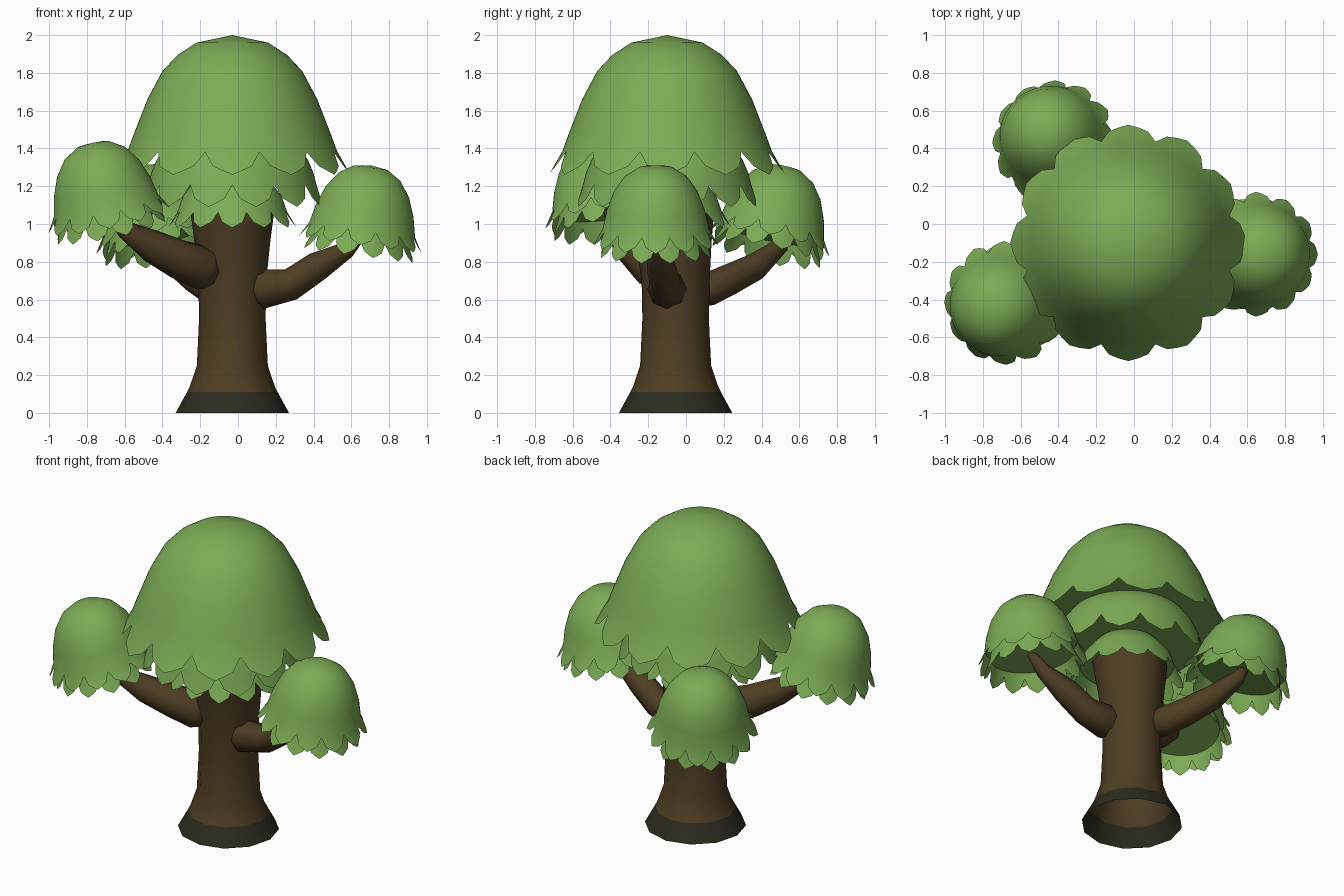
import bpy, bmesh, math
from mathutils import Vector, Matrix

if "Cube" in bpy.data.objects:
    bpy.data.objects.remove(bpy.data.objects["Cube"])


def material(name, rgb):
    m = bpy.data.materials.new(name)
    m.diffuse_color = (*rgb, 1)
    m.use_nodes = True
    m.node_tree.nodes["Principled BSDF"].inputs["Base Color"].default_value = m.diffuse_color
    return m


LEAF = material("leaf green", (0.20, 0.41, 0.090))
BARK = material("bark brown", (0.077, 0.047, 0.016))
ROOT = material("dark root band", (0.025, 0.025, 0.015))


def finish(bm, name, mats):
    me = bpy.data.meshes.new(name)
    for f in bm.faces:
        f.smooth = len(f.verts) < 9      # big end caps stay flat
    bm.to_mesh(me)
    bm.free()
    for m in mats:
        me.materials.append(m)
    ob = bpy.data.objects.new(name, me)
    bpy.context.collection.objects.link(ob)
    return ob


def bridge(bm, a, b):
    n = len(a)
    return [bm.faces.new((a[i], a[(i + 1) % n], b[(i + 1) % n], b[i])) for i in range(n)]


def tube(name, path, sides, mats, caps=True):
    """Loft rings along a path of (x, y, z, radius)."""
    bm = bmesh.new()
    pts = [Vector(p[:3]) for p in path]
    rings = []
    for i, p in enumerate(pts):
        d = (pts[min(i + 1, len(pts) - 1)] - pts[max(i - 1, 0)]).normalized()
        if not caps:
            d = Vector((0, 0, 1))
        side = Vector((0, 1, 0)) if abs(d.z) > 0.99 else Vector((0, 0, 1)).cross(d).normalized()
        up = d.cross(side)
        rings.append([bm.verts.new(p + path[i][3] * (side * math.cos(t) + up * math.sin(t)))
                      for t in (2 * math.pi * k / sides for k in range(sides))])
    for i in range(len(rings) - 1):
        for f in bridge(bm, rings[i], rings[i + 1]):
            # lowest ring of the trunk takes the second colour
            f.material_index = 1 if len(mats) > 1 and i == 0 else 0
    if caps:
        bm.faces.new(rings[0][::-1])
        bm.faces.new(rings[-1])
    return finish(bm, name, mats)


LOBE = [0, 0.62, 0.82, 1, 0.82, 0.62]      # outline of one leaf lobe, valley to tip


def leaf_shell(name, apex, profile, tip, lobes=12, half_turn=False, tilt=0, toward=(1, 0)):
    """Dome from an (r, z) profile, its rim drawn out into leaf lobes, with a flat underside."""
    bm = bmesh.new()
    n = lobes * len(LOBE)
    turn = 0 if half_turn else math.pi / lobes

    def ring(radius_height):
        out = []
        for k in range(n):
            t = 2 * math.pi * k / n + turn
            r, z = radius_height(LOBE[k % len(LOBE)])
            out.append(bm.verts.new((r * math.cos(t), r * math.sin(t), z)))
        return out

    vr, vz = profile[-1]
    rings = [ring(lambda w, p=p: p) for p in profile[1:]]
    rings.append(ring(lambda w: (vr + (tip[0] - vr) * w, vz + (tip[1] - vz) * w - 0.004)))
    top = bm.verts.new((0, 0, profile[0][1]))
    for i in range(n):
        bm.faces.new((top, rings[0][i], rings[0][(i + 1) % n]))
    for a, b in zip(rings, rings[1:]):
        bridge(bm, b, a)
    # flat underside set a little up inside the rim
    under = ring(lambda w: (vr - 0.012, vz + 0.03))
    bm.faces.new(under[::-1])
    # lean the dome outward, then place it by its apex
    axis = Vector((-toward[1], toward[0], 0))
    bm.transform(Matrix.Translation(apex) @ Matrix.Rotation(math.radians(tilt), 4, axis))
    return finish(bm, name, [LEAF])


# Trunk, flared at the foot with a dark band, open underneath
tube("trunk", [(-0.03, -0.055, 0, 0.30), (-0.03, -0.055, 0.11, 0.24), (-0.03, -0.055, 0.14, 0.225),
               (-0.03, -0.055, 0.25, 0.188), (-0.03, -0.055, 0.5, 0.176), (-0.03, -0.055, 0.7, 0.18),
               (-0.03, -0.065, 0.9, 0.20), (-0.03, -0.075, 1.09, 0.225)],
     12, [BARK, ROOT], caps=False)

# Limbs
tube("right_limb", [(0.06, -0.10, 0.645, 0.08), (0.12, -0.10, 0.655, 0.105), (0.28, -0.11, 0.68, 0.085),
                    (0.42, -0.13, 0.775, 0.078), (0.58, -0.15, 0.865, 0.045), (0.68, -0.16, 0.97, 0.02)], 8, [BARK])
tube("front_left_limb", [(-0.12, -0.14, 0.74, 0.08), (-0.18, -0.16, 0.765, 0.118), (-0.32, -0.22, 0.815, 0.105),
                         (-0.46, -0.30, 0.885, 0.088), (-0.60, -0.37, 0.97, 0.05), (-0.69, -0.42, 1.08, 0.02)],
     8, [BARK])
tube("back_left_limb", [(-0.10, 0.06, 0.63, 0.07), (-0.13, 0.12, 0.655, 0.09), (-0.21, 0.23, 0.705, 0.085),
                        (-0.30, 0.37, 0.775, 0.075), (-0.39, 0.50, 0.885, 0.045), (-0.43, 0.53, 0.98, 0.02)],
     8, [BARK])

# Main crown: three stacked shells
C = (-0.03, -0.1, 0)
leaf_shell("crown_top", C, [(0, 2.0), (0.19, 1.96), (0.29, 1.895), (0.37, 1.81), (0.45, 1.66), (0.52, 1.48),
                            (0.555, 1.385)], (0.625, 1.265))
leaf_shell("crown_middle", C, [(0, 1.52), (0.22, 1.50), (0.35, 1.41), (0.40, 1.34), (0.43, 1.27), (0.445, 1.21)],
           (0.485, 1.095), half_turn=True)
leaf_shell("crown_bottom", C, [(0, 1.30), (0.18, 1.25), (0.26, 1.15), (0.29, 1.065)], (0.34, 0.985))

# Side leaf clusters: two nested shells each
for name, apex, tilt, toward in [("right", (0.705, -0.16, 1.31), 8, (1, 0)),
                                 ("front_left", (-0.77, -0.47, 1.43), 14, (-0.86, -0.51)),
                                 ("back_left", (-0.49, 0.525, 1.305), 15, (-0.6, 0.8))]:
    leaf_shell(name + "_leaves_top", apex, [(0, 0), (0.09, -0.012), (0.165, -0.06), (0.222, -0.14), (0.26, -0.24),
                                            (0.283, -0.345)], (0.33, -0.422), tilt=tilt, toward=toward)
    leaf_shell(name + "_leaves_bottom", apex, [(0, -0.14), (0.14, -0.18), (0.21, -0.27), (0.245, -0.35),
                                               (0.26, -0.40)], (0.30, -0.48), half_turn=True, tilt=tilt, toward=toward)
